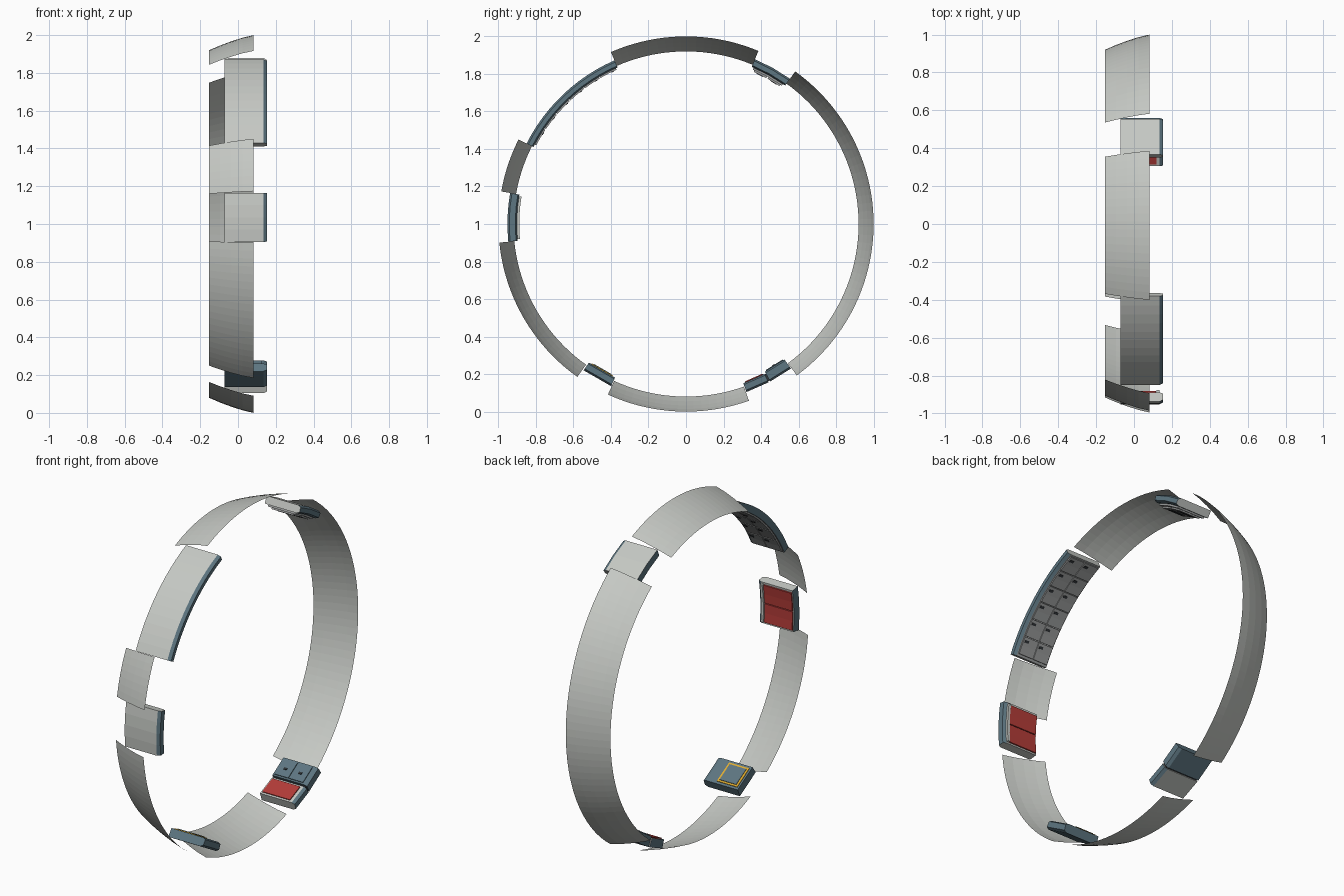
import bpy, bmesh, math

if "Cube" in bpy.data.objects:
    bpy.data.objects.remove(bpy.data.objects["Cube"])


def material(name, rgb):
    m = bpy.data.materials.new(name)
    m.diffuse_color = (*rgb, 1)
    m.use_nodes = True
    m.node_tree.nodes["Principled BSDF"].inputs["Base Color"].default_value = m.diffuse_color
    return m


GREY = material("pale grey", (0.56, 0.58, 0.55))
MID = material("mid grey", (0.33, 0.34, 0.34))
BLUE = material("slate blue", (0.11, 0.18, 0.22))
RED = material("red", (0.45, 0.045, 0.04))
YELLOW = material("yellow", (0.75, 0.42, 0.03))
DARK = material("charcoal", (0.03, 0.035, 0.04))
MATS = [GREY, MID, BLUE, RED, YELLOW, DARK]


def sweep(name, a0, a1, profile, steps, edge_mats, cap=None):
    """Sweep an (x, radius) profile about the ring axis; capped solid if cap is given."""
    bm = bmesh.new()
    rings = []
    for i in range(steps + 1):
        a = math.radians(a0 + (a1 - a0) * i / steps)
        rings.append([bm.verts.new((x, r * math.cos(a), 1 + r * math.sin(a)))
                      for x, r in profile])
    n = len(profile)
    for p, q in zip(rings, rings[1:]):
        for j in range(n if cap else n - 1):
            k = (j + 1) % n
            f = bm.faces.new((p[j], p[k], q[k], q[j]))
            f.material_index = MATS.index(edge_mats[j % len(edge_mats)])
    if cap:
        for ring in (rings[0], rings[-1]):
            bm.faces.new(ring).material_index = MATS.index(cap)
        bmesh.ops.recalc_face_normals(bm, faces=bm.faces)
    me = bpy.data.meshes.new(name)
    bm.to_mesh(me)
    bm.free()
    for m in MATS:
        me.materials.append(m)
    ob = bpy.data.objects.new(name, me)
    bpy.context.collection.objects.link(ob)
    return ob


def plate(name, a0, a1, x0, x1, r0, r1, mat, steps=1):
    """Block between two angles, two x positions and two radii."""
    return sweep(name, a0, a1, [(x0, r0), (x0, r1), (x1, r1), (x1, r0)], steps, [mat], mat)


def module(name, a0, a1, steps, outer, inner, cap, r_in=0.902):
    """Panel body with slate sides, chamfered rim and a coloured outer skin."""
    prof = [(-0.071, r_in), (-0.071, 0.952), (0.135, 0.952),
            (0.153, 0.942), (0.153, r_in + 0.008), (0.135, r_in)]
    return sweep(name, a0, a1, prof, steps, [BLUE, outer, BLUE, BLUE, BLUE, inner], cap)


# Thin flared ring shells
shell = [(-0.153, 0.920), (-0.095, 0.945), (-0.036, 0.967), (0.023, 0.986), (0.082, 1.0)]
for name, a0, a1 in [("shell_top", 67.3, 113.6), ("shell_back", -53.8, 54.4),
                     ("shell_bottom", 245.4, 289.6), ("shell_front_lower", 185.7, 234.6),
                     ("shell_front_upper", 153.2, 170.0)]:
    sweep(name, a0, a1, shell, round((a1 - a0) / 2.5), [GREY])

# Long curved module with a grid of inner tiles and vents
module("long_module", 113.6, 153.2, 12, GREY, MID, GREY, 0.911)
for row in range(6):
    a = 114.2 + row * 6.4
    for col, x in enumerate((-0.064, 0.034)):
        plate(f"long_tile_{row}_{col}", a, a + 6.1, x, x + 0.094, 0.902, 0.914, MID, 2)
        plate(f"long_vent_{row}_{col}", a + 1.0, a + 1.9, x + 0.06, x + 0.085, 0.899, 0.905, DARK)

# Front module with two red inner panels
module("front_module", 170.0, 185.7, 4, GREY, GREY, GREY)
for i, a in enumerate((170.8, 178.1)):
    plate(f"front_red_panel_{i}", a, a + 7.0, -0.066, 0.115, 0.894, 0.904, RED, 2)
plate("front_rim", 170.6, 185.1, 0.119, 0.134, 0.889, 0.904, GREY, 4)

# Upper back module with stepped inner equipment
module("upper_module", 54.4, 67.3, 2, GREY, BLUE, GREY, 0.908)
plate("upper_inner_base", 55.3, 66.6, -0.055, 0.125, 0.897, 0.91, MID, 2)
for i, a in enumerate((55.9, 61.2)):
    plate(f"upper_inner_box_{i}", a, a + 4.8, -0.035, 0.105, 0.888, 0.899, MID)
    plate(f"upper_slot_{i}", a + 1.2, a + 3.6, -0.01, 0.08, 0.885, 0.889, DARK)

# Lower front module with framed square hatch
module("hatch_module", 235.0, 245.2, 1, BLUE, BLUE, BLUE)
plate("hatch_border", 235.9, 244.3, -0.060, 0.072, 0.897, 0.903, YELLOW)
plate("hatch_cover", 236.6, 243.6, -0.048, 0.060, 0.893, 0.900, BLUE)

# Lower back module: red half and slate half
module("red_module", 289.8, 297.6, 1, GREY, GREY, GREY)
plate("red_inner_panel", 290.5, 297.1, -0.062, 0.118, 0.896, 0.903, RED)
module("slate_module", 298.1, 306.0, 1, BLUE, BLUE, BLUE, 0.892)
for i, x in enumerate((-0.062, 0.034)):
    plate(f"slate_inner_panel_{i}", 298.7, 305.4, x, x + 0.09, 0.887, 0.893, BLUE)
    plate(f"slate_handle_{i}", 301.4, 302.2, x + 0.035, x + 0.055, 0.882, 0.888, DARK)
plate("module_seam", 297.5, 298.2, -0.065, 0.145, 0.905, 0.945, DARK)
